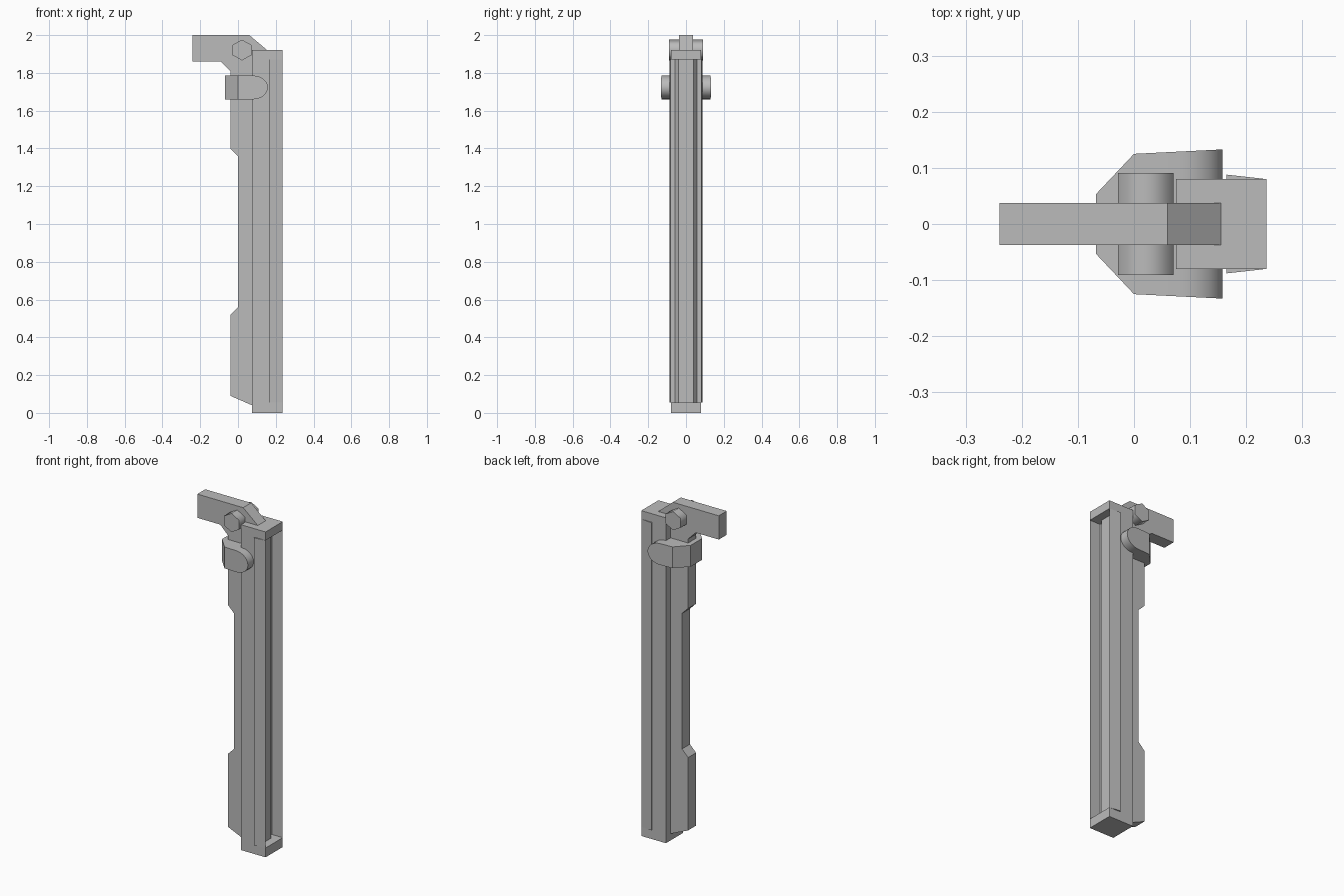
import bpy
import bmesh
import math

cube = bpy.data.objects.get("Cube")
if cube:
    bpy.data.objects.remove(cube, do_unlink=True)

grey = bpy.data.materials.new("plain_grey")
grey.use_nodes = True
colour = (0.5, 0.5, 0.5, 1)
grey.diffuse_color = colour
grey.node_tree.nodes["Principled BSDF"].inputs["Base Color"].default_value = colour


def prism(points, start, end, place):
    """Extrude a 2D outline between two depths; place maps (a, b, depth) to xyz."""
    bm = bmesh.new()
    rings = [[bm.verts.new(place(a, b, d)) for a, b in points] for d in (start, end)]
    bm.faces.new(rings[0])
    bm.faces.new(rings[1])
    for i in range(len(points)):
        j = (i + 1) % len(points)
        bm.faces.new((rings[0][i], rings[0][j], rings[1][j], rings[1][i]))
    return bm


def side_on(x, z, y):
    return (x, y, z)


def from_above(x, y, z):
    return (x, y, z)


def finish(bm, name, smooth_angle=None):
    bmesh.ops.recalc_face_normals(bm, faces=bm.faces[:])
    mesh = bpy.data.meshes.new(name)
    bm.to_mesh(mesh)
    bm.free()
    mesh.materials.append(grey)
    obj = bpy.data.objects.new(name, mesh)
    bpy.context.collection.objects.link(obj)
    if smooth_angle:
        bpy.ops.object.select_all(action="DESELECT")
        obj.select_set(True)
        bpy.context.view_layer.objects.active = obj
        bpy.ops.object.shade_smooth_by_angle(angle=math.radians(smooth_angle))
    return obj


# C-shaped main channel, bulging slightly along the inner corners
BACK, FACE, LIP = 0.075, 0.165, 0.236
LOW, HIGH, TOP = 0.055, 1.87, 1.92
channel = [(BACK, 0), (LIP, 0), (LIP, LOW), (FACE, LOW),
           (FACE, HIGH), (LIP, HIGH), (LIP, TOP), (BACK, TOP)]
bm = prism(channel, -0.08, 0.08, side_on)
for v in bm.verts:
    if abs(v.co.x - FACE) < 0.001:
        v.co.y *= 1.1
bmesh.ops.triangulate(bm, faces=[f for f in bm.faces if len(f.verts) > 4])
finish(bm, "main_channel")

# Raised rail with bevelled sides between the end lips
rail = [(0.15, -0.058), (FACE, -0.058), (0.188, -0.04),
        (0.188, 0.04), (FACE, 0.058), (0.15, 0.058)]
finish(prism(rail, LOW, HIGH, from_above), "front_rail")

# Thin rear fin that runs up into the top lever arm
fin = [(0.1, 0.03), (BACK, 0.04), (-0.04, 0.09), (-0.04, 0.52), (0, 0.56),
       (0, 1.36), (-0.04, 1.4), (-0.04, 1.81), (-0.09, 1.86), (-0.24, 1.86),
       (-0.24, 2), (0.06, 2), (0.155, TOP), (0.155, 1.9), (0.1, 1.9)]
finish(prism(fin, -0.037, 0.037, side_on), "rear_fin_and_lever")

# Hexagonal pivot pin
pin = [(0.021 + 0.057 * math.sin(math.tau * i / 6),
        1.921 + 0.055 * math.cos(math.tau * i / 6)) for i in range(6)]
finish(prism(pin, -0.091, 0.091, side_on), "pivot_pin", 62)

# Clamp with rounded ends, chamfered towards the back
mid, half = 1.723, 0.063
clamp = [(-0.068, mid - half), (0.08, mid - half)]
for i in range(1, 12):
    a = math.pi * i / 12 - math.pi / 2
    clamp.append((0.08 + 0.078 * math.cos(a), mid + half * math.sin(a)))
clamp += [(0.08, mid + half), (-0.068, mid + half)]
bm = prism(clamp, -1, 1, side_on)
bmesh.ops.bisect_plane(bm, geom=bm.verts[:] + bm.edges[:] + bm.faces[:],
                       plane_co=(0, 0, 0), plane_no=(1, 0, 0))
for v in bm.verts:
    x = v.co.x
    v.co.y *= 0.125 + (0.05 * x if x > -0.0001 else 1.06 * x)
finish(bm, "clamp", 35)
